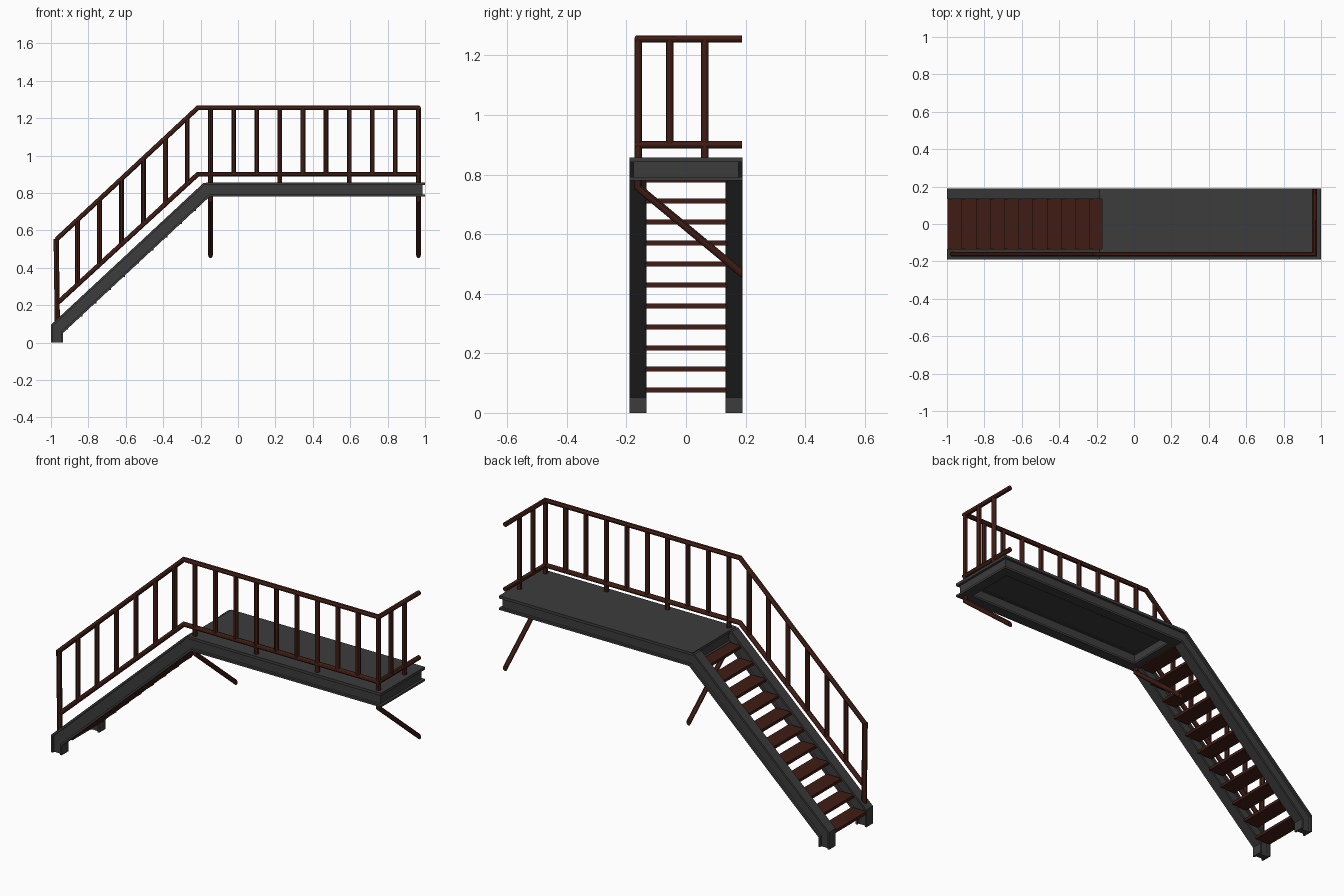
import bpy, bmesh
from math import cos, sin, pi
from mathutils import Vector

if "Cube" in bpy.data.objects:
    bpy.data.objects.remove(bpy.data.objects["Cube"])


def material(name, col):
    m = bpy.data.materials.new(name)
    m.diffuse_color = (*col, 1)
    m.use_nodes = True
    m.node_tree.nodes["Principled BSDF"].inputs["Base Color"].default_value = m.diffuse_color
    return m


STEEL = material("dark_steel", (0.045, 0.045, 0.045))
BROWN = material("dark_brown", (0.05, 0.012, 0.007))


def finish(name, bm, mat, smooth=False):
    bmesh.ops.recalc_face_normals(bm, faces=bm.faces[:])
    me = bpy.data.meshes.new(name)
    bm.to_mesh(me)
    bm.free()
    me.materials.append(mat)
    ob = bpy.data.objects.new(name, me)
    bpy.context.collection.objects.link(ob)
    if smooth:
        bpy.ops.object.select_all(action='DESELECT')
        ob.select_set(True)
        bpy.context.view_layer.objects.active = ob
        bpy.ops.object.shade_smooth_by_angle()
    return ob


def loft(bm, rings):
    """Join matching closed rings of points and cap both ends."""
    vs = [[bm.verts.new(p) for p in r] for r in rings]
    n = len(vs[0])
    for a, b in zip(vs, vs[1:]):
        for i in range(n):
            bm.faces.new((a[i], a[(i + 1) % n], b[(i + 1) % n], b[i]))
    bm.faces.new(vs[0])
    bm.faces.new(vs[-1])


def box(name, lo, hi, mat):
    bm = bmesh.new()
    loft(bm, [[(x, lo[1], lo[2]), (x, hi[1], lo[2]), (x, hi[1], hi[2]), (x, lo[1], hi[2])]
              for x in (lo[0], hi[0])])
    return finish(name, bm, mat)


def tube(name, pts, r=0.0125, sides=12, end_normal=None):
    """Round bar along a path with mitred corners."""
    pts = [Vector(p) for p in pts]
    dirs = [(b - a).normalized() for a, b in zip(pts, pts[1:])]
    ref = Vector((0, 1, 0)) if abs(dirs[0].y) < 0.9 else Vector((1, 0, 0))
    u = dirs[0].cross(ref).normalized()
    v = dirs[0].cross(u)
    ring = [pts[0] + r * (cos(2 * pi * k / sides) * u + sin(2 * pi * k / sides) * v)
            for k in range(sides)]
    rings = [ring]
    for i, d in enumerate(dirs):
        last = i + 1 == len(dirs)
        n = (Vector(end_normal) if end_normal else d) if last else (d + dirs[i + 1]).normalized()
        ring = [p + d * ((pts[i + 1] - p).dot(n) / d.dot(n)) for p in ring]
        rings.append(ring)
    bm = bmesh.new()
    loft(bm, rings)
    return finish(name, bm, BROWN, True)


# Beam cross-section: (distance inward, fraction from upper to lower edge)
W, HY, R = 0.057, 0.19, 0.013
SECTION = [(0, 0), (W, 0), (W, .15), (W - R, .15), (W - R, .85), (W, .85),
           (W, 1), (0, 1), (0, .85), (R, .85), (R, .15), (0, .15)]

# Stringers and platform edge beam, one continuous sweep
UPPER = [(-1, 0), (-1, 0.095), (-0.185, 0.853)]
LOWER = [(-0.935, 0), (-0.935, 0.052), (-0.152, 0.78)]


def frame_ring(a, b, side):
    return [(a[0] + (b[0] - a[0]) * t, side * (HY - d), a[1] + (b[1] - a[1]) * t)
            for d, t in SECTION]


def corner_ring(side):
    return [(1 - d, side * (HY - d), 0.853 - 0.073 * t) for d, t in SECTION]


front = [frame_ring(a, b, -1) for a, b in zip(UPPER, LOWER)] + [corner_ring(-1)]
back = [frame_ring(a, b, 1) for a, b in zip(UPPER, LOWER)] + [corner_ring(1)]
bm = bmesh.new()
loft(bm, front + back[::-1])
finish("stringers_and_edge_beam", bm, STEEL)

# Cross beam at the head of the stairs
bm = bmesh.new()
loft(bm, [[(-0.17 + d, y, 0.852 - 0.071 * t) for d, t in SECTION] for y in (-0.16, 0.16)])
finish("landing_cross_beam", bm, STEEL)

# Landing deck
box("landing_deck", (-0.172, -HY, 0.846), (1, HY, 0.857), STEEL)

# Stair treads
for i in range(11):
    x, z = -0.998 + 0.076 * i, 0.077 + 0.0705 * i
    box(f"tread_{i + 1}", (x, -0.137, z - 0.008), (x + 0.09, 0.137, z + 0.008), BROWN)

# Handrail and lower rail
Y, XE, XB = -0.161, 0.965, -0.215
for name, z0, z1 in (("handrail", 0.55, 1.255), ("lower_rail", 0.205, 0.9)):
    tube(name, [(-0.972, Y, z0), (XB, Y, z1), (XE, Y, z1), (XE, 0.188, z1)])

# Stair balusters
tube("stair_newel", [(-0.966, Y, 0.1), (-0.972, Y, 0.555)], 0.014)
for i in range(6):
    x = -0.858 + 0.1175 * i
    f = (x + 0.972) / (XB + 0.972)
    tube(f"stair_baluster_{i + 1}", [(x, Y, 0.205 + 0.695 * f), (x, Y, 0.55 + 0.705 * f)])

# Landing balusters, every third one standing on the deck
for i in range(10):
    x = -0.147 + (XE + 0.147) * i / 9
    tube(f"landing_baluster_{i + 1}", [(x, Y, 0.9 if i % 3 else 0.85), (x, Y, 1.255)])
for i, (y, z) in enumerate(((-0.054, 0.9), (0.063, 0.85))):
    tube(f"end_baluster_{i + 1}", [(XE, y, z), (XE, y, 1.255)])

# Diagonal braces under the landing
for i, x in enumerate((-0.147, XE)):
    tube(f"brace_{i + 1}", [(x, Y, 0.8), (x, Y, 0.757), (x, 0.188, 0.468)], end_normal=(0, 1, 0))
